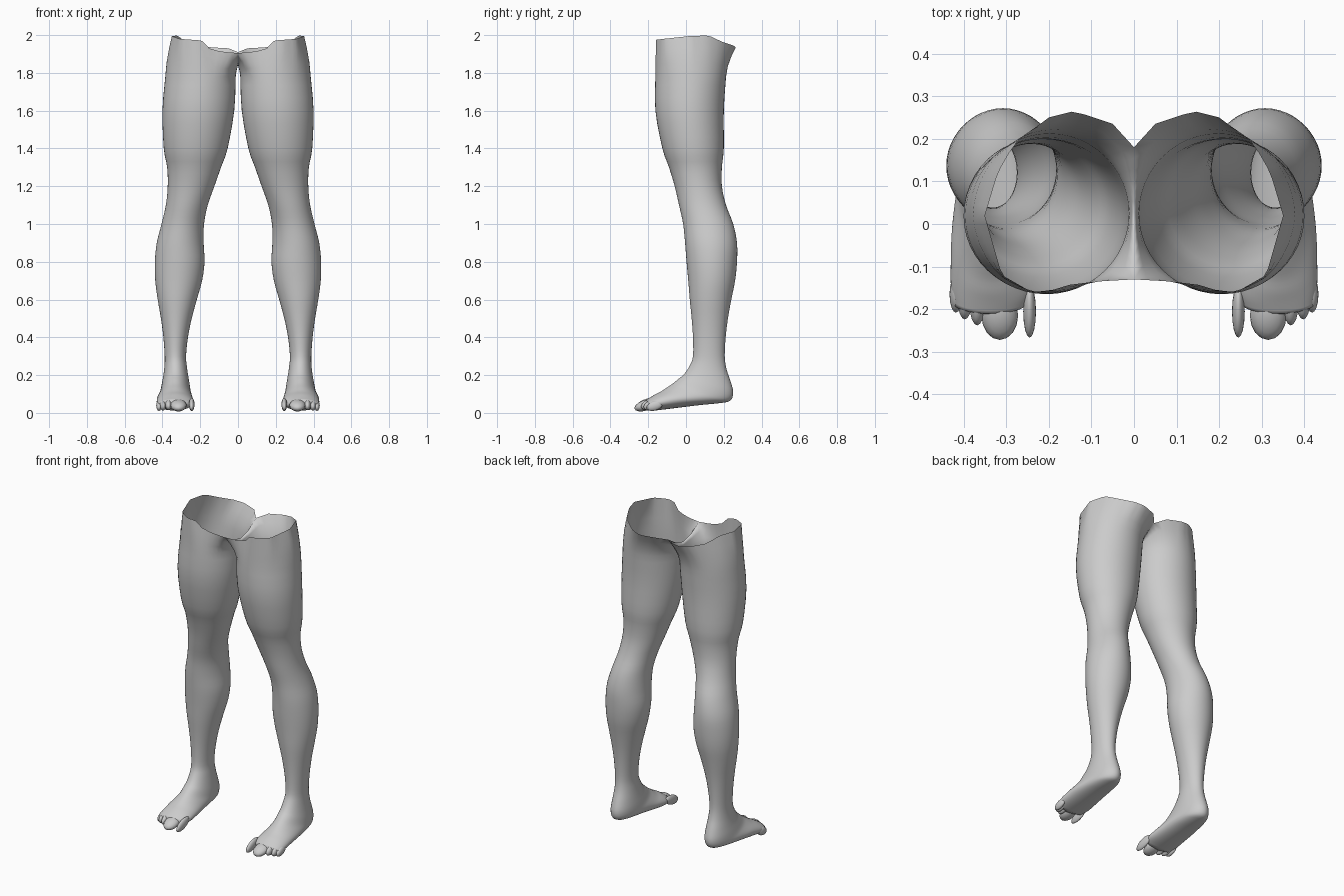
import bpy, bmesh, math
from mathutils import Matrix, Vector

if "Cube" in bpy.data.objects:
    bpy.data.objects.remove(bpy.data.objects["Cube"])

N = 48  # points around each ring

skin = bpy.data.materials.new("plain_grey")
skin.diffuse_color = (0.6, 0.6, 0.6, 1)
skin.use_nodes = True
skin.node_tree.nodes["Principled BSDF"].inputs["Base Color"].default_value = skin.diffuse_color

# waist rim: angle, x, y, z (0 = outer side, 90 = back, 180 = crotch, 270 = front)
RIM = [(0, .35, .02, 1.995), (35, .32, .12, 1.998), (50, .28, .19, 1.965),
       (75, .20, .25, 1.945), (100, .14, .265, 1.935), (120, .05, .235, 1.93),
       (135, 0, .18, 1.91), (158, 0, .10, 1.86), (180, 0, .03, 1.84),
       (202, 0, -.05, 1.86), (225, 0, -.13, 1.905), (245, .09, -.135, 1.912),
       (258, .17, -.145, 1.935), (263, .19, -.155, 1.972), (280, .24, -.16, 1.975),
       (310, .31, -.12, 1.98), (360, .35, .02, 1.995)]

# leg sections: front y, front z, back y, back z, inner x, outer x
LEG = [(-.162, 1.78, .212, 1.78, .012, .385), (-.162, 1.6, .20, 1.6, .02, .40),
       (-.125, 1.4, .20, 1.4, .055, .393), (-.09, 1.3, .19, 1.3, .09, .375),
       (-.06, 1.2, .19, 1.2, .125, .372), (-.037, 1.1, .212, 1.1, .16, .382),
       (-.015, 1.0, .25, 1.0, .18, .405), (-.005, .9, .27, .9, .182, .43),
       (.003, .8, .27, .8, .177, .44), (.012, .7, .26, .7, .19, .438),
       (.02, .6, .24, .6, .218, .425), (.03, .5, .222, .5, .245, .408),
       (.037, .4, .21, .4, .265, .395), (.037, .3, .205, .3, .275, .388),
       (.02, .25, .215, .23, .27, .39), (-.01, .205, .235, .17, .262, .397),
       (-.04, .18, .25, .11, .255, .405), (-.07, .155, .235, .065, .25, .412),
       (-.10, .135, .18, .052, .245, .42), (-.13, .115, .08, .042, .24, .428),
       (-.16, .10, -.02, .03, .235, .43), (-.185, .085, -.10, .02, .235, .43),
       (-.21, .07, -.16, .013, .25, .425)]


def rim_point(deg):
    for a, b in zip(RIM, RIM[1:]):
        if a[0] <= deg <= b[0]:
            t = (deg - a[0]) / (b[0] - a[0])
            return Vector(a[1:]).lerp(Vector(b[1:]), t)


def smooth_rows(rows, steps):
    """Catmull-Rom interpolation through the section table."""
    out = []
    for i in range(len(rows) - 1):
        quad = [rows[max(i - 1, 0)], rows[i], rows[i + 1], rows[min(i + 2, len(rows) - 1)]]
        for s in range(steps):
            t = s / steps
            out.append([b + .5 * t * (c - a + t * (2 * a - 5 * b + 4 * c - d + t * (3 * (b - c) + d - a)))
                        for a, b, c, d in zip(*quad)])
    return out + [list(rows[-1])]


def section_ring(row):
    fy, fz, by, bz, x0, x1 = row
    ring = []
    for j in range(N):
        a = 2 * math.pi * j / N
        s = (1 + math.sin(a)) / 2
        ring.append(Vector(((x0 + x1) / 2 + (x1 - x0) / 2 * math.cos(a),
                            fy + (by - fy) * s, fz + (bz - fz) * s)))
    return ring


def finish(name, bm):
    """Make the object, mirror it to the other side and shade it."""
    me = bpy.data.meshes.new(name)
    bm.to_mesh(me)
    bm.free()
    me.materials.append(skin)
    ob = bpy.data.objects.new(name, me)
    bpy.context.collection.objects.link(ob)
    for p in me.polygons:
        p.use_smooth = True
    m = ob.modifiers.new("other_side", 'MIRROR')
    m.use_clip = True
    m.merge_threshold = .0005
    return ob


# leg and foot: rings from the open waist rim down to the ball of the foot
rings = [section_ring(r) for r in smooth_rows(LEG, 3)]
rim = [rim_point(360 * j / N) for j in range(N)]
blend = []
for t, w in ((.35, .2), (.7, .58)):
    ring = []
    for p, q in zip(rings[0], rim):
        v = p.lerp(q, w)
        v.z = p.z + (q.z - p.z) * t
        ring.append(v)
    blend.insert(0, ring)
rings = [rim] + blend + rings

bm = bmesh.new()
grid = [[bm.verts.new(p) for p in ring] for ring in rings]
for up, low in zip(grid, grid[1:]):
    for j in range(N):
        k = (j + 1) % N
        bm.faces.new((low[j], low[k], up[k], up[j]))
tip = bm.verts.new((.335, -.215, .035))
for j in range(N):
    bm.faces.new((tip, grid[-1][(j + 1) % N], grid[-1][j]))
finish("legs", bm)

# toes: centre x, y, z, half width, half length, half height
TOES = [("inner_toe", .245, -.205, .045, .015, .065, .03),
        ("large_toe", .315, -.215, .04, .043, .06, .028),
        ("third_toe", .368, -.19, .045, .018, .05, .027),
        ("fourth_toe", .397, -.178, .042, .017, .048, .027),
        ("little_toe", .418, -.165, .038, .015, .045, .025)]
for name, x, y, z, w, l, h in TOES:
    bm = bmesh.new()
    bmesh.ops.create_uvsphere(bm, u_segments=16, v_segments=10, radius=1, matrix=(
        Matrix.Translation((x, y, z)) @ Matrix.Rotation(math.radians(18), 4, 'X')
        @ Matrix.Diagonal((w, l, h, 1))))
    finish(name, bm)
